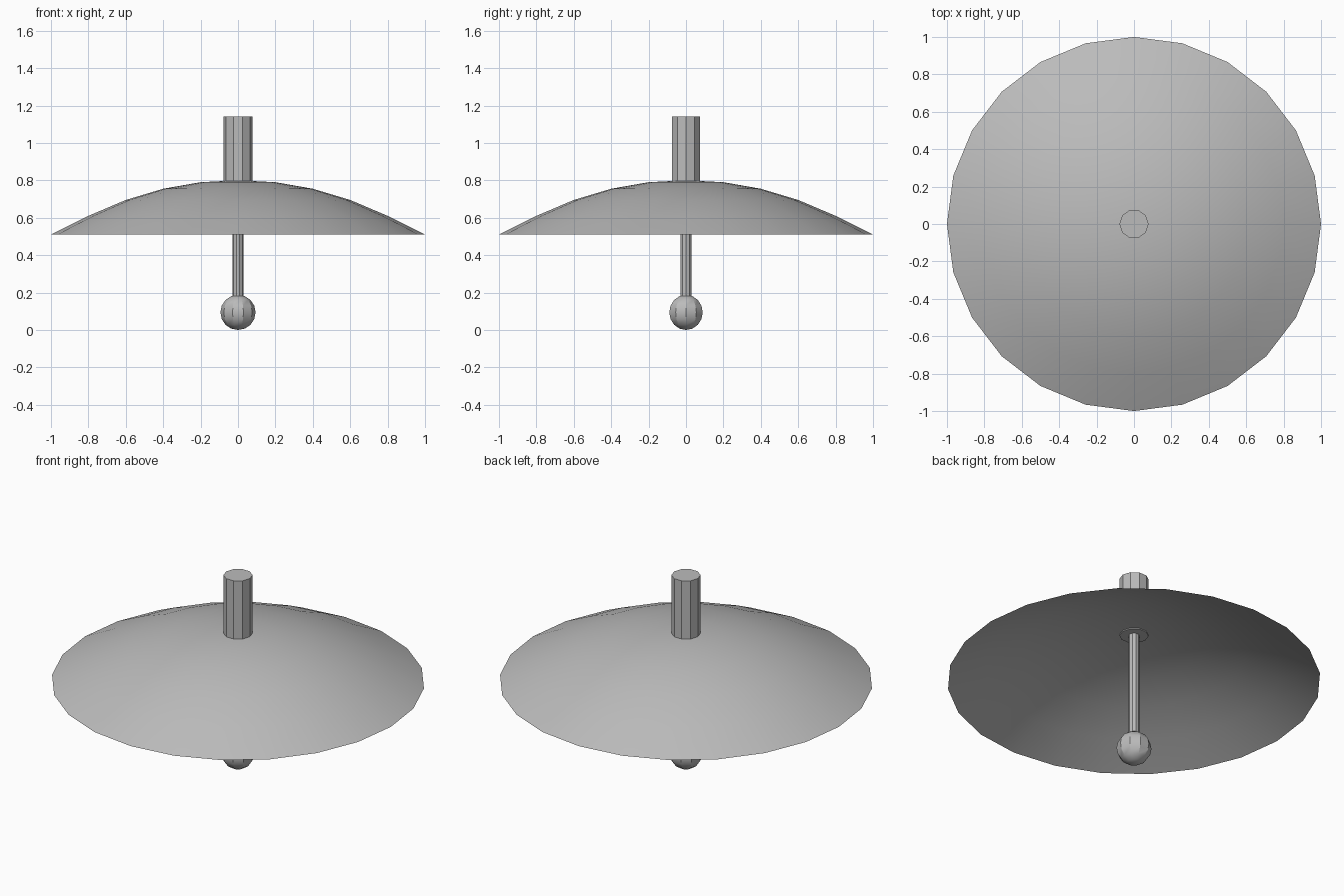
import bpy, bmesh, math

cube = bpy.data.objects.get("Cube")
if cube:
    bpy.data.objects.remove(cube)

grey = bpy.data.materials.new("plain grey")
grey.use_nodes = True
grey.diffuse_color = (0.5, 0.5, 0.5, 1)
grey.node_tree.nodes["Principled BSDF"].inputs["Base Color"].default_value = (0.5, 0.5, 0.5, 1)


def lathe(name, profile, sides, smooth_angle):
    """Spin (radius, height) points around z; zero radius makes a pole."""
    bm = bmesh.new()
    rings = []
    for r, z in profile:
        count = sides if r > 0 else 1
        rings.append([bm.verts.new((r * math.cos(math.tau * i / sides),
                                    r * math.sin(math.tau * i / sides), z))
                      for i in range(count)])
    for low, high in zip(rings, rings[1:]):
        for i in range(sides):
            j = (i + 1) % sides
            corners = [low[i % len(low)], low[j % len(low)],
                       high[j % len(high)], high[i % len(high)]]
            bm.faces.new(list(dict.fromkeys(corners)))
    # Cap open ends of solid parts only
    mesh = bpy.data.meshes.new(name)
    bm.to_mesh(mesh)
    bm.free()
    mesh.materials.append(grey)
    obj = bpy.data.objects.new(name, mesh)
    bpy.context.collection.objects.link(obj)
    bpy.ops.object.select_all(action='DESELECT')
    obj.select_set(True)
    bpy.context.view_layer.objects.active = obj
    bpy.ops.object.shade_smooth_by_angle(angle=math.radians(smooth_angle))
    return obj


def rod(name, radius, bottom, top, sides):
    return lathe(name, [(0, bottom), (radius, bottom), (radius, top), (0, top)], sides, 30)


# Shallow dish, a thin open shell
lathe("dish", [(1, 0.51), (0.8, 0.61), (0.6, 0.695), (0.4, 0.755),
               (0.2, 0.79), (0, 0.8)], 24, 60)

# Mount behind the dish and feed arm in front of it
rod("mount", 0.078, 0.79, 1.14, 10)
rod("feed_arm", 0.03, 0.1, 0.795, 10)

# Feed ball at the end of the arm
radius, rings = 0.094, 8
ball = [(radius * math.sin(math.pi * i / rings) if 0 < i < rings else 0,
         radius - radius * math.cos(math.pi * i / rings)) for i in range(rings + 1)]
lathe("feed_ball", ball, 10, 30)
